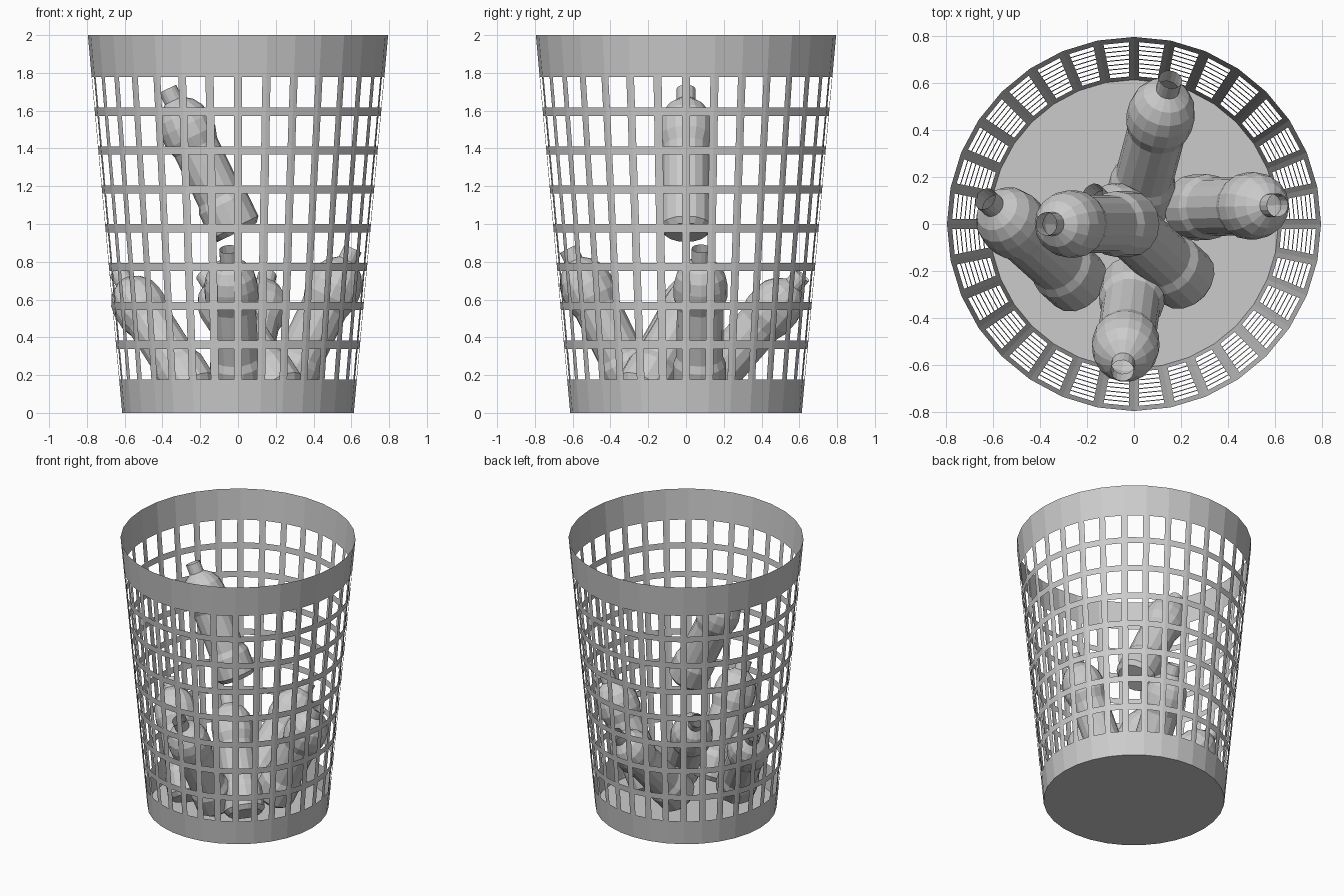
import bpy
import bmesh
import math
from mathutils import Vector

old = bpy.data.objects.get("Cube")
if old:
    bpy.data.objects.remove(old, do_unlink=True)

grey = bpy.data.materials.new("plain_grey")
grey.use_nodes = True
grey.diffuse_color = (0.6, 0.6, 0.6, 1)
shader = next(n for n in grey.node_tree.nodes if n.type == 'BSDF_PRINCIPLED')
shader.inputs["Base Color"].default_value = grey.diffuse_color


def lathe(bm, profile, sides):
    """Revolve (radius, height) points; close the bottom, leave the top open."""
    rings = []
    for r, z in profile:
        angles = [math.tau * i / sides for i in range(sides)]
        rings.append([bm.verts.new((r * math.cos(a), r * math.sin(a), z)) for a in angles])
    bm.faces.new(rings[0][::-1])
    bands = []
    for low, high in zip(rings, rings[1:]):
        bands.append([bm.faces.new((low[i], low[(i + 1) % sides],
                                    high[(i + 1) % sides], high[i]))
                      for i in range(sides)])
    bm.normal_update()
    return bands


def make_object(name, bm):
    mesh = bpy.data.meshes.new(name)
    bm.to_mesh(mesh)
    bm.free()
    mesh.materials.append(grey)
    obj = bpy.data.objects.new(name, mesh)
    bpy.context.collection.objects.link(obj)
    return obj


# Basket: tapered thin wall with eight rows of openings
ROWS, SIDES = 8, 32
BOTTOM_R, TOP_R, HEIGHT = 0.613, 0.795, 2.0
levels = [0] + [0.155 + 0.2056 * i for i in range(ROWS + 1)] + [HEIGHT]
bm = bmesh.new()
bands = lathe(bm, [(BOTTOM_R + (TOP_R - BOTTOM_R) * z / HEIGHT, z) for z in levels], SIDES)
holes = [f for band in bands[1:-1] for f in band]
# The inset leaves a lattice of ribs and bars around each removed face
bmesh.ops.inset_individual(bm, faces=holes, thickness=0.022, use_even_offset=True)
bmesh.ops.delete(bm, geom=holes, context='FACES')
make_object("basket", bm)

# Bottles: base bulge, narrower waist, domed shoulder, open neck
BOTTLE = [(0.115, 0), (0.14, 0.03), (0.14, 0.17), (0.124, 0.21), (0.124, 0.5),
          (0.143, 0.56), (0.143, 0.63), (0.13, 0.69), (0.098, 0.74),
          (0.05, 0.775), (0.05, 0.845)]


def add_bottle(name, base, tip):
    bm = bmesh.new()
    lathe(bm, BOTTLE, 16)
    obj = make_object(name, bm)
    obj.location = base
    obj.rotation_mode = 'QUATERNION'
    obj.rotation_quaternion = (Vector(tip) - Vector(base)).to_track_quat('Z', 'Y')


add_bottle("bottle_front", (0, -0.25, 0.11), (-0.05, -0.625, 0.87))
add_bottle("bottle_left", (0.24, 0.07, 0.11), (0.61, 0.08, 0.87))
add_bottle("bottle_back", (0.01, 0.07, 0.1), (0.155, 0.615, 0.73))
add_bottle("bottle_right", (-0.225, -0.26, 0.1), (-0.625, 0.1, 0.73))
add_bottle("bottle_middle", (0.235, -0.25, 0.1), (-0.175, 0.125, 0.73))
add_bottle("bottle_top", (-0.005, 0, 0.955), (-0.37, 0, 1.71))
